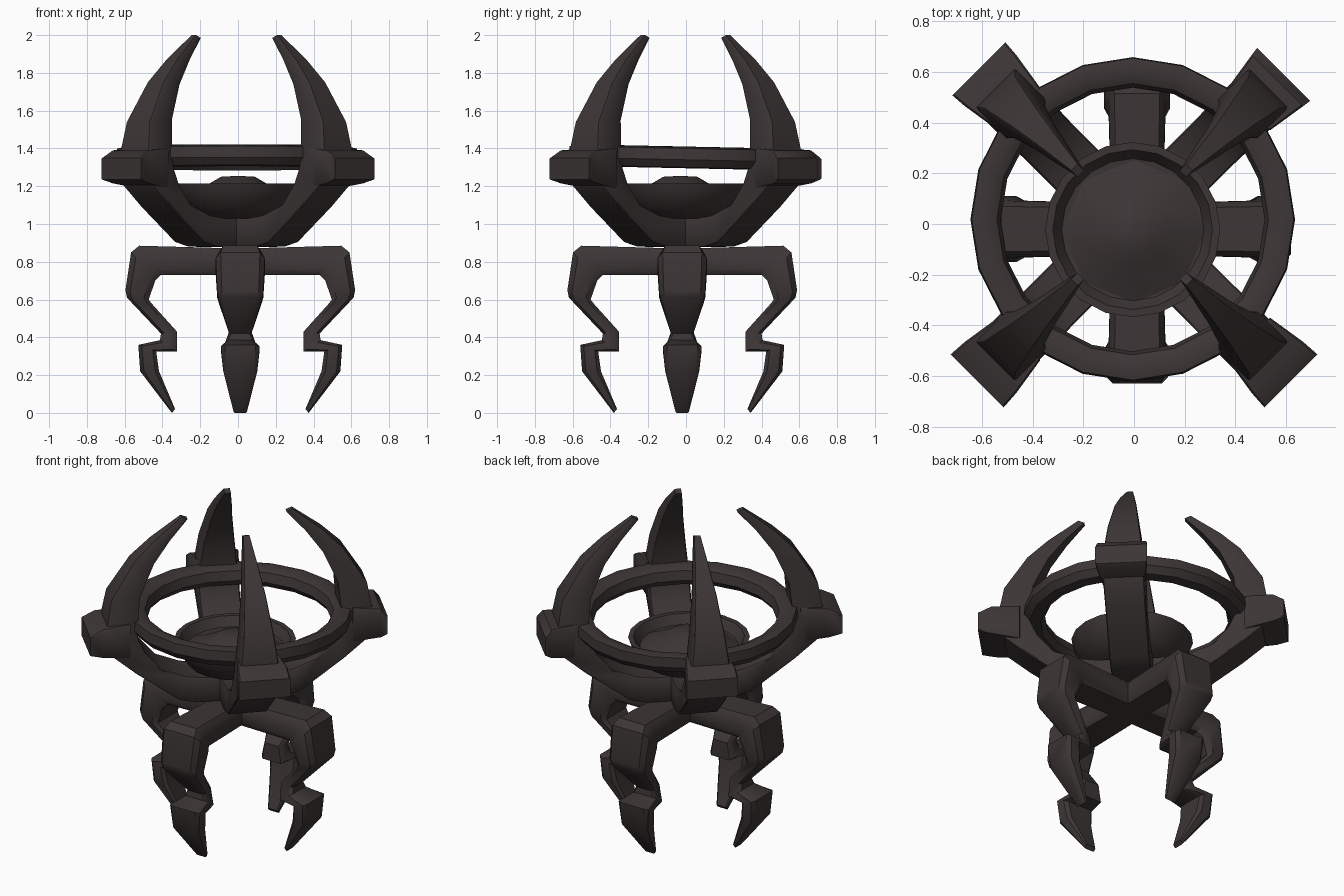
import bpy, bmesh, math
from mathutils import Matrix

if "Cube" in bpy.data.objects:
    bpy.data.objects.remove(bpy.data.objects["Cube"])

iron = bpy.data.materials.new("dark iron")
iron.diffuse_color = (0.046, 0.036, 0.036, 1)
iron.use_nodes = True
iron.node_tree.nodes["Principled BSDF"].inputs["Base Color"].default_value = iron.diffuse_color


def finish(bm, name, shift=(0, 0, 0), tilt=0, angle=40):
    bmesh.ops.remove_doubles(bm, verts=bm.verts, dist=0.0005)
    bmesh.ops.recalc_face_normals(bm, faces=bm.faces)
    bm.transform(Matrix.Translation(shift) @ Matrix.Rotation(math.radians(tilt), 4, 'X'))
    me = bpy.data.meshes.new(name)
    bm.to_mesh(me)
    bm.free()
    me.materials.append(iron)
    ob = bpy.data.objects.new(name, me)
    bpy.context.collection.objects.link(ob)
    bpy.ops.object.select_all(action='DESELECT')
    ob.select_set(True)
    bpy.context.view_layer.objects.active = ob
    bpy.ops.object.shade_smooth_by_angle(angle=math.radians(angle))


def sweep(name, stations, turn, c, shift):
    """Chamfered bar through stations of (inner r,z), (outer r,z), half width."""
    bm = bmesh.new()
    rings = []
    for (r0, z0), (r1, z1), h in stations:
        k = h * (1 - c)
        section = [(0, -k), (0, k), (c, h), (1 - c, h),
                   (1, k), (1, -k), (1 - c, -h), (c, -h)]
        rings.append([bm.verts.new((r0 + (r1 - r0) * t, s, z0 + (z1 - z0) * t))
                      for t, s in section])
    for a, b in zip(rings, rings[1:]):
        for i in range(8):
            j = (i + 1) % 8
            bm.faces.new((a[i], a[j], b[j], b[i]))
    bm.faces.new(rings[0])
    bm.faces.new(rings[-1])
    bm.transform(Matrix.Rotation(math.radians(turn), 4, 'Z'))
    finish(bm, name, shift)


def lathe(name, profile, sides, closed=False, shift=(0, 0, 0), tilt=0):
    bm = bmesh.new()
    vs = [bm.verts.new((r, 0, z)) for r, z in profile]
    es = [bm.edges.new(p) for p in zip(vs, vs[1:])]
    if closed:
        es.append(bm.edges.new((vs[-1], vs[0])))
    bmesh.ops.spin(bm, geom=vs + es, cent=(0, 0, 0), axis=(0, 0, 1),
                   angle=2 * math.pi, steps=sides, use_merge=False)
    finish(bm, name, shift, tilt)


# Curved arm that runs from the hub out under the ring and up into a horn
horn = [((0, 1.03), (0, .878), .115), ((.2, 1.03), (.25, .88), .115),
        ((.31, 1.045), (.35, .905), .115), ((.45, 1.10), (.60, 1.09), .115),
        ((.545, 1.21), (.74, 1.21), .118), ((.585, 1.30), (.77, 1.30), .118),
        ((.585, 1.40), (.76, 1.40), .108), ((.57, 1.55), (.735, 1.54), .09),
        ((.485, 1.74), (.605, 1.75), .062), ((.39, 1.87), (.49, 1.865), .042),
        ((.285, 1.985), (.32, 2.0), .018)]
# Flared block clamped on the outside of each horn
block = [((.64, 1.19), (.64, 1.40), .118), ((.80, 1.215), (.80, 1.39), .143),
         ((1, 1.235), (1, 1.35), .148)]
reach = [.835, .865, .875, .875]
# Crooked claw leg
leg = [((0, .73), (0, .87), .10), ((.42, .73), (.535, .885), .112),
       ((.45, .70), (.578, .85), .13), ((.485, .60), (.608, .65), .122),
       ((.47, .58), (.60, .61), .115), ((.335, .43), (.42, .42), .06),
       ((.335, .325), (.425, .385), .08), ((.445, .325), (.54, .36), .103),
       ((.43, .22), (.53, .22), .09), ((.345, .02), (.362, 0), .035)]

for i in range(4):
    end = [((reach[i], 1.235), (reach[i], 1.35), .148)]
    sweep(f"horn_arm_{i+1}", horn, 45 + 90 * i, .05, (-.008, -.003, 0))
    sweep(f"horn_block_{i+1}", block[:2] + end, 45 + 90 * i, .05, (0, 0, 0))
    sweep(f"claw_leg_{i+1}", leg, 90 * i, .2, (.012, -.02, 0))

# Hoop joining the horns, leaning slightly back
lathe("hoop", [(.52, 1.33), (.535, 1.385), (.585, 1.41), (.635, 1.40),
               (.64, 1.34), (.61, 1.30), (.545, 1.295)],
      20, True, (-.005, -.01, 0), -1.2)
# Fire bowl and the mound of embers inside it
lathe("bowl", [(0, 1.02), (.15, 1.03), (.27, 1.08), (.33, 1.17), (.345, 1.215),
               (.315, 1.215), (.28, 1.16), (0, 1.14)], 20, shift=(-.005, -.022, 0))
lathe("mound", [(.29, 1.155), (.15, 1.215), (.09, 1.25), (0, 1.255)], 8,
      shift=(0, -.03, 0))
